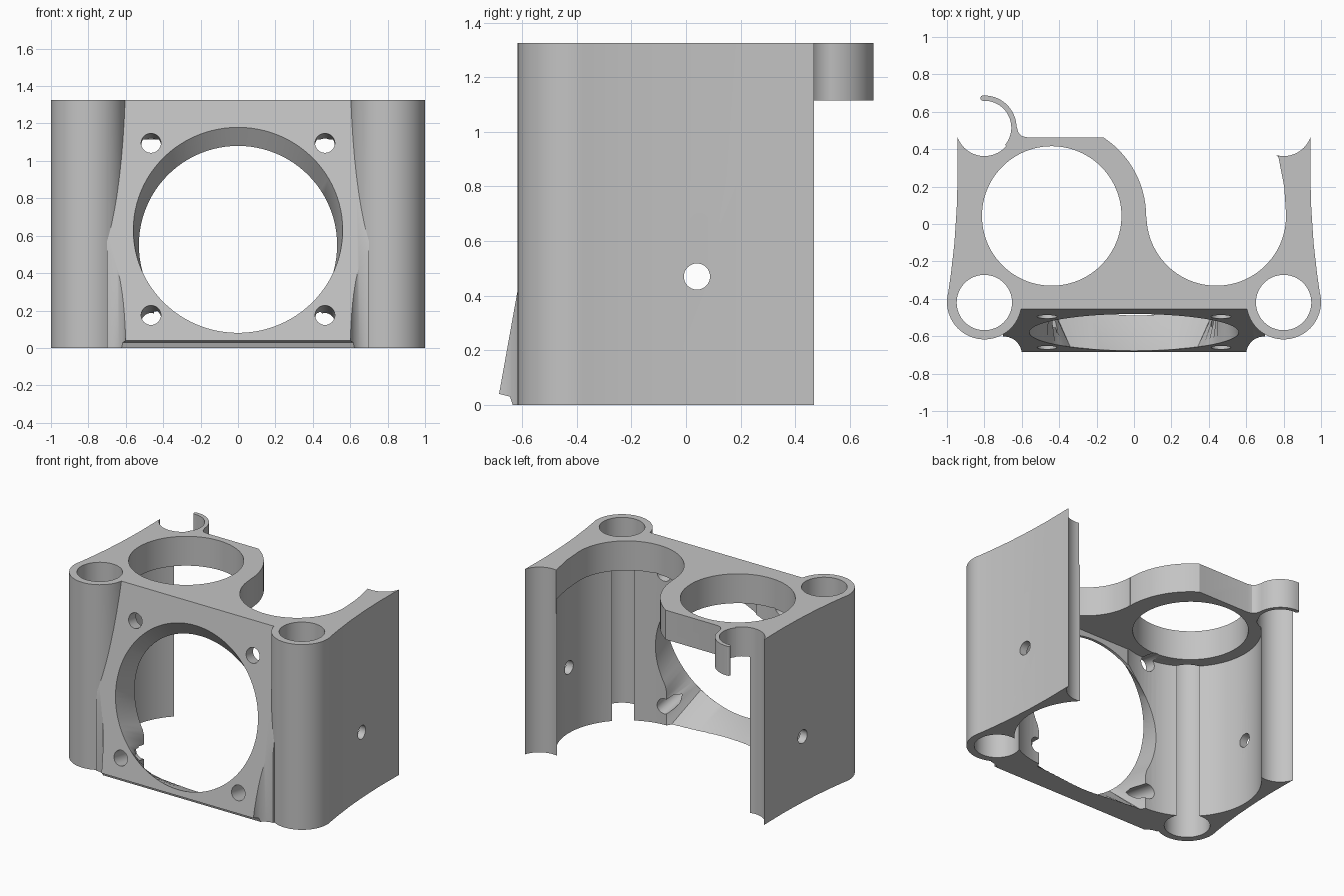
import bpy, bmesh
from math import sin, cos, radians, pi
from mathutils import Vector, Matrix

cube = bpy.data.objects.get("Cube")
if cube:
    bpy.data.objects.remove(cube, do_unlink=True)

TOP, PLATE = 1.325, 1.115
grey = bpy.data.materials.new("light grey plastic")
grey.use_nodes = True
grey.diffuse_color = (0.55, 0.55, 0.55, 1)
grey.node_tree.nodes["Principled BSDF"].inputs["Base Color"].default_value = (0.55, 0.55, 0.55, 1)


def loft(name, *outlines):
    """Closed solid through matching outlines."""
    bm = bmesh.new()
    rings = [[bm.verts.new(p) for p in outline] for outline in outlines]
    n = len(rings[0])
    bm.faces.new(rings[0])
    bm.faces.new(rings[-1])
    for a, b in zip(rings, rings[1:]):
        for i in range(n):
            bm.faces.new((a[i], a[(i + 1) % n], b[(i + 1) % n], b[i]))
    bmesh.ops.recalc_face_normals(bm, faces=bm.faces)
    mesh = bpy.data.meshes.new(name)
    bm.to_mesh(mesh)
    bm.free()
    obj = bpy.data.objects.new(name, mesh)
    bpy.context.collection.objects.link(obj)
    return obj


def slab(name, outline, z0, z1):
    return loft(name, [(x, y, z0) for x, y in outline], [(x, y, z1) for x, y in outline])


def arc(cx, cy, r, a0, a1, n):
    return [(cx + r * cos(radians(a0 + (a1 - a0) * i / n)),
             cy + r * sin(radians(a0 + (a1 - a0) * i / n))) for i in range(n + 1)]


def post(name, x, y, r, z0, z1, n=64):
    return slab(name, arc(x, y, r, 0, 360, n)[:-1], z0, z1)


def rod(name, centre, axis, r, length):
    """Cylinder along any axis."""
    turn = Vector(axis).to_track_quat('Z', 'Y').to_matrix()
    ring = [Vector((r * cos(t * pi / 16), r * sin(t * pi / 16), 0)) for t in range(32)]
    half = Vector((0, 0, length / 2))
    return loft(name, [turn @ (p - half) + Vector(centre) for p in ring],
                [turn @ (p + half) + Vector(centre) for p in ring])


def mirrored(half):
    return half + [(-x, y) for x, y in reversed(half)]


def combine(target, tool, operation):
    mod = target.modifiers.new("shape", 'BOOLEAN')
    mod.operation, mod.solver, mod.object = operation, 'EXACT', tool
    tool.hide_render = True
    bpy.context.view_layer.objects.active = target
    bpy.ops.object.modifier_apply(modifier=mod.name)
    bpy.data.objects.remove(tool, do_unlink=True)


def add(tool):
    combine(body, tool, 'UNION')


def cut(tool):
    combine(body, tool, 'DIFFERENCE')


# Main block with waisted side walls
body = slab("bearing_fan_bracket", mirrored([
    (0.8, -0.4), (0.998, -0.4), (0.978, -0.26), (0.96, -0.1),
    (0.948, 0.08), (0.943, 0.25), (0.945, 0.47), (0.8, 0.47), (0.6, 0.462)]), 0, TOP)

# Front corner posts
for s in (-1, 1):
    add(post("corner_post", s * 0.8, -0.417, 0.2, 0, TOP))

# Leaning fan plate with a chamfered lower edge
profile = [(-0.455, TOP), (-0.685, 0.04), (-0.645, 0.03), (-0.635, 0), (-0.35, 0), (-0.35, TOP)]
add(loft("fan_plate", [(-0.7, y, z) for y, z in profile], [(0.7, y, z) for y, z in profile]))

# Vertical hollows between plate and posts
for s in (-1, 1):
    cut(post("plate_hollow", s * 0.695, -0.697, 0.095, -0.1, 0.9, 48))

# Bores are wider below the top plate, where they break into the post holes
for s in (-1, 1):
    cut(post("bearing_bore", s * 0.44, 0.043, 0.373, PLATE - 0.1, TOP + 0.1, 96))
    cut(post("wide_bore", s * 0.44, 0.04, 0.46, -0.1, PLATE, 96))
    cut(post("post_hole", s * 0.8, -0.42, 0.148, -0.1, TOP + 0.1))
    cut(post("rear_clearance", s * 0.8, 0.515, 0.152, -0.1, TOP + 0.1))

# Open bay behind the left bore
bay = arc(-0.44, 0.04, 0.505, 0, 57, 20) + [(-0.165, 0.7), (0.73, 0.7), (0.772, 0.36), (0.803, 0.2), (0.814, 0.04)]
cut(slab("open_bay", bay, -0.1 + PLATE, TOP + 0.1))

# Space between and behind the wide bores
cut(slab("middle_space", mirrored([(0.28, -0.4), (0.28, 0.3), (0.7, 0.3), (0.7, 0.6)]), -0.1, PLATE))

# Fan duct: round at the plate, squared off at the floor
lean = radians(9.9)
tilt = Matrix.Rotation(-lean, 3, 'X')
angles = [i * pi / 48 for i in range(96)]


def round_mouth(y):
    return [tilt @ Vector((0.56 * cos(a), 0, 0.56 * sin(a))) + Vector((0, y, 0.632)) for a in angles]


def squared_outlet(y):
    ring = []
    for a in angles:
        r = 0.53
        if sin(a) < -0.53:
            r = min(0.45 / max(abs(cos(a)), 0.01), 0.58 / abs(sin(a)))
        ring.append((r * cos(a), y, 0.55 + r * sin(a)))
    return ring


cut(loft("fan_duct", round_mouth(-0.72), round_mouth(-0.58), squared_outlet(-0.42), squared_outlet(0)))

# Four fan screw holes, square to the plate
for x in (-0.465, 0.465):
    for z in (0.175, 1.095):
        y = -0.455 - (TOP - z) * 0.179
        cut(rod("screw_hole", (x, y, z), (0, -cos(lean), sin(lean)), 0.053, 0.6))

# Cross hole through both side walls
cut(rod("side_hole", (0, 0.04, 0.47), (1, 0, 0), 0.048, 2.4))

# Rear cable clip with a small web and rounded tip
clip = arc(-0.8, 0.515, 0.172, -40, 92, 32) + arc(-0.8, 0.515, 0.144, 92, -40, 32)
add(slab("cable_clip", clip, PLATE, TOP))
add(slab("clip_web", [(-0.65, 0.44), (-0.56, 0.44), (-0.565, 0.462), (-0.6, 0.47), (-0.618, 0.488),
                      (-0.63, 0.53), (-0.64, 0.53)], PLATE, TOP))
add(post("clip_tip", -0.806, 0.673, 0.0148, PLATE, TOP, 16))

# Finish
body.data.materials.clear()
body.data.materials.append(grey)
for face in body.data.polygons:
    face.material_index = 0
bpy.ops.object.select_all(action='DESELECT')
body.select_set(True)
bpy.context.view_layer.objects.active = body
bpy.ops.object.shade_smooth_by_angle(angle=radians(30))
